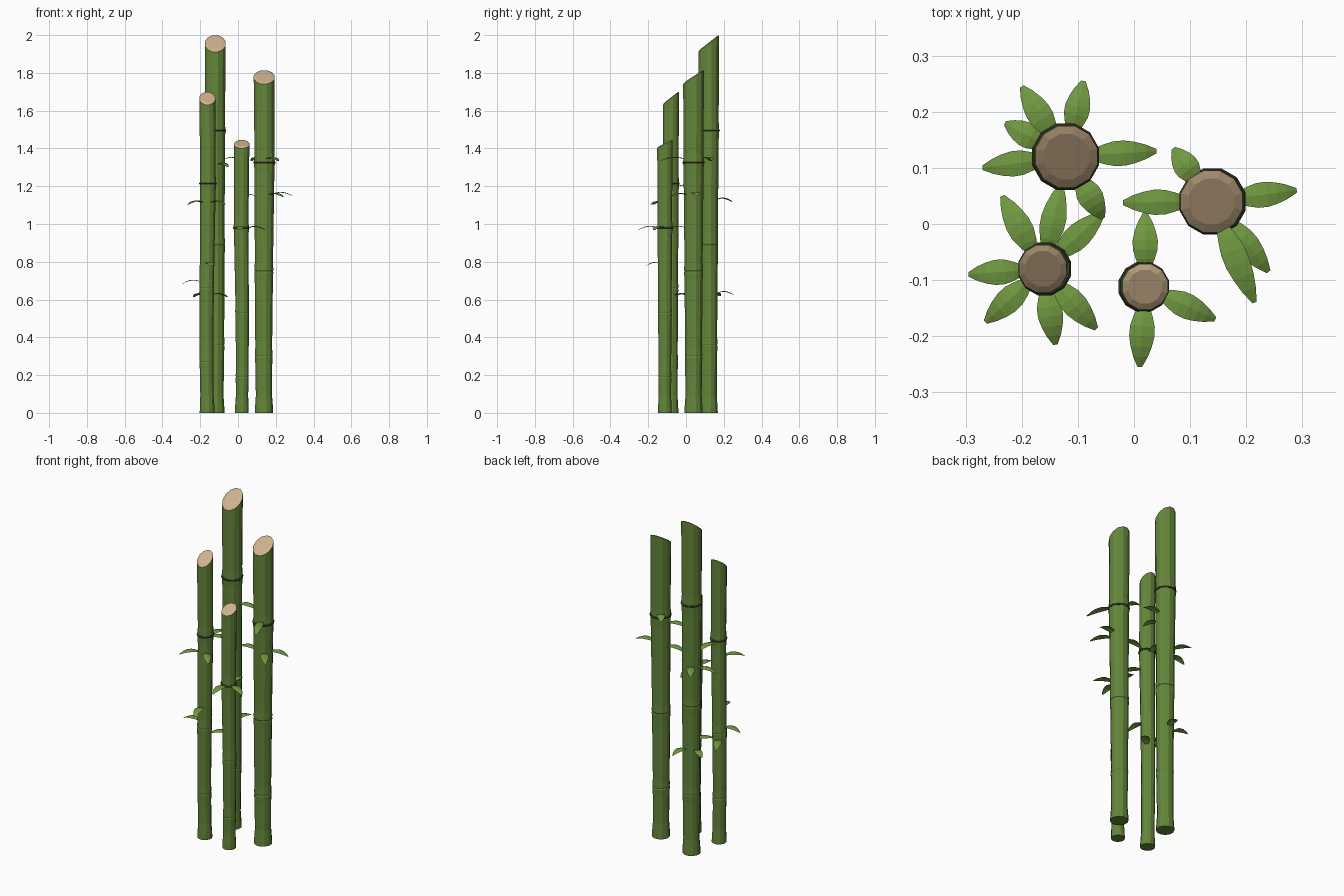
import bpy, bmesh, math
from mathutils import Vector

if "Cube" in bpy.data.objects:
    bpy.data.objects.remove(bpy.data.objects["Cube"])


def material(name, r, g, b):
    lin = [((c / 255 + 0.055) / 1.055) ** 2.4 for c in (r, g, b)]
    m = bpy.data.materials.new(name)
    m.diffuse_color = (*lin, 1)
    m.use_nodes = True
    m.node_tree.nodes["Principled BSDF"].inputs["Base Color"].default_value = m.diffuse_color
    return m


STALK = material("stalk green", 100, 134, 58)
LEAF = material("leaf green", 112, 152, 64)
RING = material("dark node", 58, 60, 38)
CUT = material("cut wood", 206, 178, 142)
SIDES = 12


def finish(bm, name, mats):
    bm.normal_update()
    me = bpy.data.meshes.new(name)
    bm.to_mesh(me)
    bm.free()
    for m in mats:
        me.materials.append(m)
    ob = bpy.data.objects.new(name, me)
    bpy.context.collection.objects.link(ob)
    return ob


def loft(bm, rings, close=False):
    """Bridge successive vertex rings with quads."""
    pairs = list(zip(rings, rings[1:]))
    if close:
        pairs.append((rings[-1], rings[0]))
    return [bm.faces.new((a[i], a[(i + 1) % SIDES], b[(i + 1) % SIDES], b[i]))
            for a, b in pairs for i in range(SIDES)]


def circle(bm, cx, cy, r, z, slope=0):
    out = []
    for i in range(SIDES):
        t = 2 * math.pi * (i + 0.5) / SIDES
        out.append(bm.verts.new((cx + r * math.cos(t), cy + r * math.sin(t),
                                 z + slope * r * math.sin(t))))
    return out


def stalk(name, cx, cy, base, r, low, high, nodes, bend):
    slope = (high - low) / (2 * r)
    top = (low + high) / 2

    def centre(z):
        return cx + bend * math.sin(2 * math.pi * z / high), cy

    # radius profile: flared foot, pinched just above it, widening upwards
    def radius(z):
        t = z / top
        return base * 0.88 + (r - base * 0.88) * min(1, t * 1.15)

    levels = [(0, base), (0.03, base * 0.98), (0.09, base * 0.89)]
    for n in nodes:
        q = radius(n)
        levels += [(n - 0.05, q * 0.99), (n - 0.006, q * 1.03),
                   (n, q * 0.99), (n + 0.006, q * 1.03), (n + 0.05, q * 0.99)]
    bm = bmesh.new()
    rings = [circle(bm, *centre(z), q, z) for z, q in levels]
    rings.append(circle(bm, *centre(top), r, top, slope))
    loft(bm, rings)
    bm.faces.new(rings[0][::-1])
    # slanted cut with a soft rim
    inner = circle(bm, *centre(top), r * 0.74, top + 0.005, slope)
    for f in loft(bm, [rings[-1], inner]) + [bm.faces.new(inner)]:
        f.material_index = 1
    finish(bm, name + "_stalk", [STALK, CUT])
    # dark band around the top node
    bm = bmesh.new()
    n = nodes[-1]
    x, y = centre(n)
    q = radius(n)
    band = [(q * 0.95, n - 0.006), (q + 0.003, n - 0.006),
            (q + 0.006, n), (q + 0.003, n + 0.006), (q * 0.95, n + 0.006)]
    loft(bm, [circle(bm, x, y, a, z) for a, z in band], close=True)
    finish(bm, name + "_node_band", [RING])


def leaf(name, cx, cy, r, tx, ty, z):
    """Arched leaf from the stalk surface to its tip."""
    d = Vector((tx - cx, ty - cy, 0))
    length = d.length - r * 0.8
    d.normalize()
    side = Vector((-d.y, d.x, 0))
    start = Vector((cx, cy, z)) + d * r * 0.8
    widths = [0.010, 0.017, 0.022, 0.0225, 0.019, 0.013, 0.004]
    bm = bmesh.new()
    rows = []
    for i, w in enumerate(widths):
        t = i / (len(widths) - 1)
        lift = 0.050 * t - 0.062 * t * t
        p = start + d * length * t + Vector((0, 0, lift))
        rows.append([bm.verts.new(p + side * w * s + Vector((0, 0, -0.004 * abs(s) * w / 0.0225)))
                     for s in (-1, 0, 1)])
    for a, b in zip(rows, rows[1:]):
        for k in (0, 1):
            bm.faces.new((a[k], b[k], b[k + 1], a[k + 1]))
    finish(bm, name, [LEAF])


# name: centre, base radius, top radius, cut low/high, node heights, bend, leaves (tip x, y, height)
CLUMP = {
    "tall": (-0.12, 0.12, 0.050, 0.057, 1.91, 2.0, (0.36, 0.89, 1.495), 0.002,
             [(0.04, 0.13, 1.345), (-0.09, 0.255, 0.635), (-0.2, 0.245, 1.13),
              (-0.23, 0.18, 0.63), (-0.27, 0.10, 1.115), (-0.055, 0.01, 1.315)]),
    "wide": (0.138, 0.04, 0.050, 0.057, 1.74, 1.815, (0.30, 0.75, 1.325), -0.002,
             [(0.29, 0.06, 1.16), (-0.02, 0.038, 1.15), (0.07, 0.135, 1.345),
              (0.215, -0.14, 1.345), (0.24, -0.085, 1.155)]),
    "short_left": (-0.163, -0.08, 0.041, 0.044, 1.63, 1.70, (0.27, 0.66, 1.215), -0.004,
                   [(-0.295, -0.09, 0.695), (-0.265, -0.175, 1.115), (-0.14, -0.215, 0.79),
                    (-0.067, -0.187, 1.115), (-0.055, 0.02, 0.625), (-0.235, 0.05, 0.625),
                    (-0.13, 0.07, 1.20)]),
    "short_middle": (0.02, -0.112, 0.038, 0.042, 1.40, 1.445, (0.19, 0.53, 0.98), 0.003,
                     [(0.01, -0.255, 0.98), (0.145, -0.17, 0.98), (0.02, 0.02, 0.98)]),
}

for name, (cx, cy, base, r, low, high, nodes, bend, leaves) in CLUMP.items():
    stalk(name, cx, cy, base, r, low, high, nodes, bend)
    for i, (tx, ty, z) in enumerate(leaves):
        leaf(f"{name}_leaf_{i + 1}", cx, cy, r, tx, ty, z)
